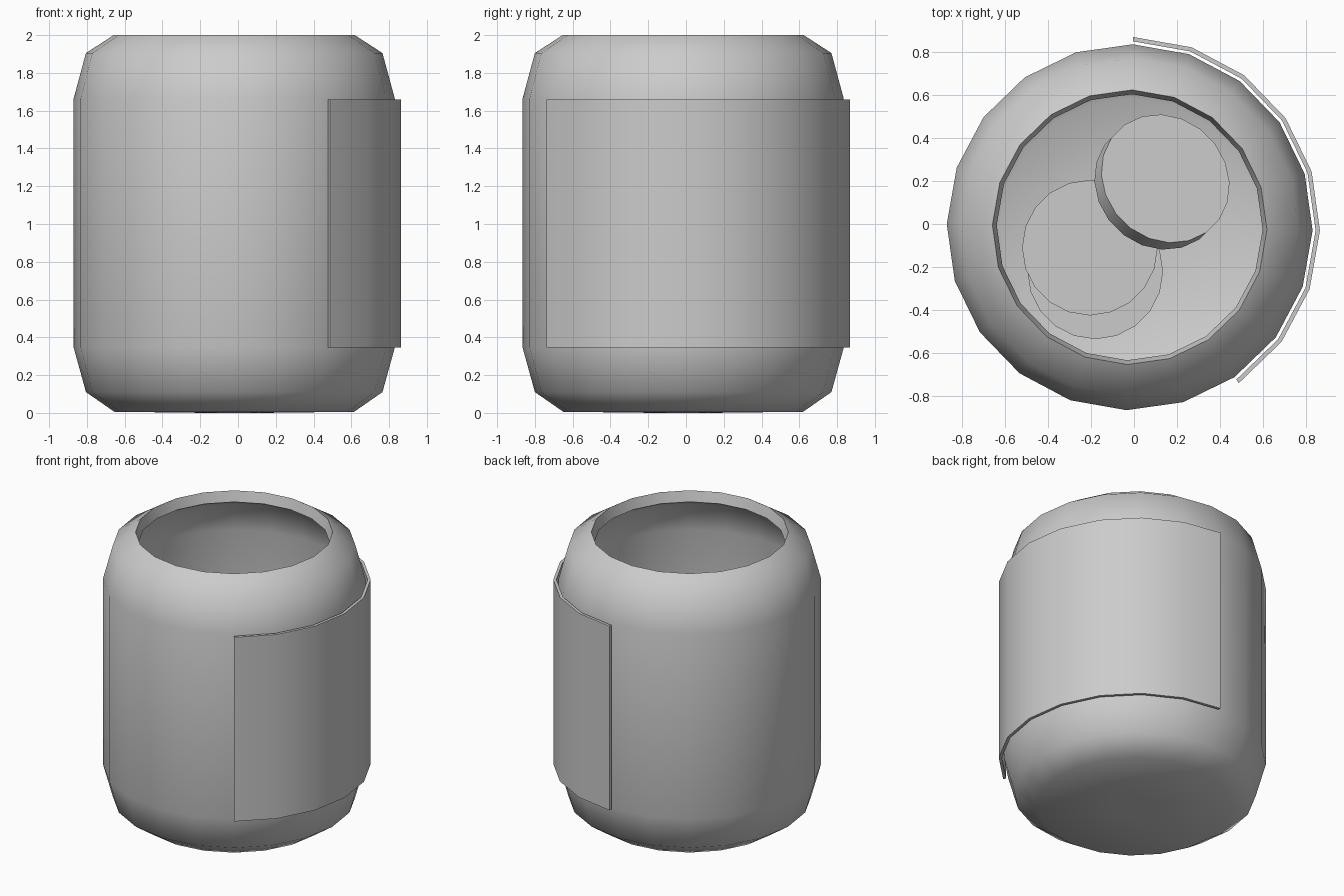
import bpy, bmesh, math
from mathutils import Matrix, Vector, Euler

if "Cube" in bpy.data.objects:
    bpy.data.objects.remove(bpy.data.objects["Cube"], do_unlink=True)

SIDES = 20
CENTRE = Vector((-0.02, -0.015, 0))
START = math.radians(-1)

grey = bpy.data.materials.new("light grey")
grey.use_nodes = True
grey.diffuse_color = (0.6, 0.6, 0.6, 1)
grey.node_tree.nodes["Principled BSDF"].inputs["Base Color"].default_value = grey.diffuse_color


def finish(name, bm, location, sharp=50):
    bmesh.ops.recalc_face_normals(bm, faces=bm.faces)
    mesh = bpy.data.meshes.new(name)
    bm.to_mesh(mesh)
    bm.free()
    mesh.materials.append(grey)
    obj = bpy.data.objects.new(name, mesh)
    obj.location = location
    bpy.context.collection.objects.link(obj)
    bpy.ops.object.select_all(action="DESELECT")
    obj.select_set(True)
    bpy.context.view_layer.objects.active = obj
    bpy.ops.object.shade_smooth_by_angle(angle=math.radians(sharp))
    return obj


def sweep(profile, first, steps, closed):
    """Turn an (r, z) profile around z in 18 degree steps."""
    bm = bmesh.new()
    count = steps if closed else steps + 1
    rings = []
    for k in range(count):
        a = START + (first + k) * math.tau / SIDES
        rings.append([bm.verts.new((r * math.cos(a), r * math.sin(a), z)) for r, z in profile])
    for k in range(steps):
        a, b = rings[k], rings[(k + 1) % count]
        for i in range(len(profile) - 1):
            bm.faces.new((a[i], b[i], b[i + 1], a[i + 1]))
    return bm, rings


# Jar: outer shell, sloping lip, inner shell, both bottoms capped
outer = [(0.15, 0), (0.635, 0.006), (0.785, 0.11), (0.85, 0.345),
         (0.85, 1.665), (0.785, 1.905), (0.638, 2)]
inner = [(0.618, 1.927), (0.735, 1.855), (0.79, 1.65), (0.79, 0.36),
         (0.735, 0.16), (0.6, 0.075), (0.15, 0.07)]
bm, rings = sweep(outer + inner, 0, SIDES, True)
bm.faces.new([ring[0] for ring in rings])
bm.faces.new([ring[-1] for ring in rings])
finish("jar", bm, CENTRE)

# Label: thin curved panel standing just off the jar wall
panel = [(0.864, 0.345), (0.884, 0.345), (0.884, 1.66), (0.864, 1.66), (0.864, 0.345)]
bm, rings = sweep(panel, -3, 8, False)
bmesh.ops.remove_doubles(bm, verts=bm.verts, dist=0.0001)
bmesh.ops.holes_fill(bm, edges=[e for e in bm.edges if e.is_boundary])
finish("label", bm, CENTRE)

# Discs lying in the jar, the last one leaning on the other two
discs = [("lower_disc", (-0.18, -0.22, 0.125), 0),
         ("upper_disc", (-0.205, -0.11, 0.225), 0),
         ("leaning_disc", (0.13, 0.195, 0.27), 27)]
for name, place, tilt in discs:
    bm = bmesh.new()
    bmesh.ops.create_cone(bm, cap_ends=True, segments=SIDES, radius1=0.315,
                          radius2=0.315, depth=0.1)
    lean = Matrix.Rotation(math.radians(tilt), 4, Vector((-1, 1, 0)))
    bmesh.ops.transform(bm, matrix=lean, verts=bm.verts)
    finish(name, bm, Vector(place))
